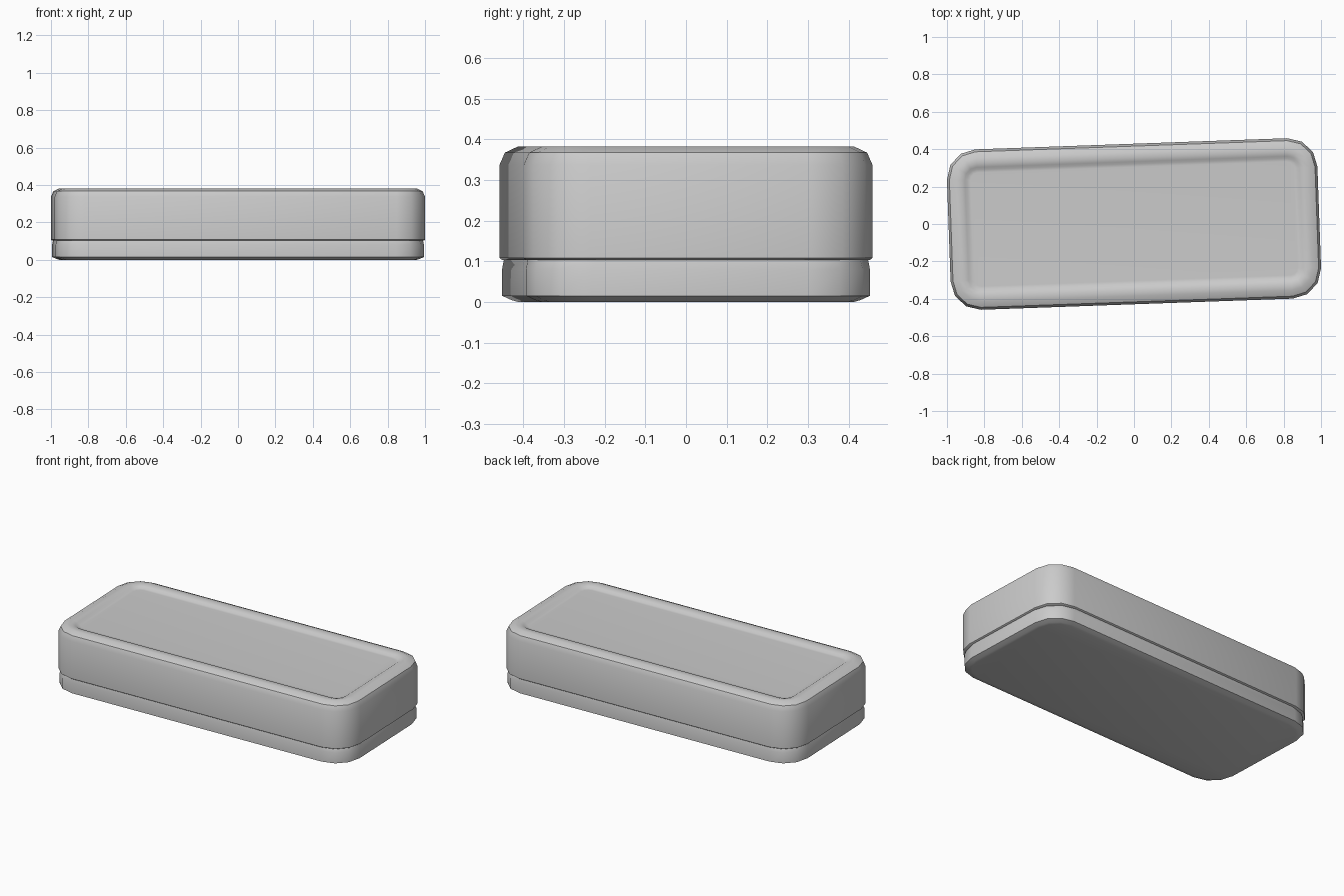
import bpy, bmesh, math

if "Cube" in bpy.data.objects:
    bpy.data.objects.remove(bpy.data.objects["Cube"])

HX, HY = 0.991, 0.429      # half sizes before the slight turn
TURN = math.radians(2.05)


def ring(inset, z, radius, seg=3):
    """Rounded rectangle outline at height z."""
    hx, hy = HX - inset, HY - inset
    pts = []
    for i, (sx, sy) in enumerate([(1, 1), (-1, 1), (-1, -1), (1, -1)]):
        for k in range(seg + 1):
            a = math.pi / 2 * (i + k / seg)
            pts.append((sx * (hx - radius) + radius * math.cos(a),
                        sy * (hy - radius) + radius * math.sin(a), z))
    return pts


def loft(name, profile):
    """Closed shell through a stack of (inset, z, corner radius) rings."""
    bm = bmesh.new()
    rows = [[bm.verts.new(p) for p in ring(*r)] for r in profile]
    for lo, hi in zip(rows, rows[1:]):
        n = len(lo)
        for i in range(n):
            j = (i + 1) % n
            bm.faces.new((lo[i], lo[j], hi[j], hi[i]))
    bm.faces.new(rows[0][::-1])
    bm.faces.new(rows[-1])
    bmesh.ops.recalc_face_normals(bm, faces=bm.faces)
    mesh = bpy.data.meshes.new(name)
    bm.to_mesh(mesh)
    bm.free()
    ob = bpy.data.objects.new(name, mesh)
    bpy.context.collection.objects.link(ob)
    ob.rotation_euler.z = TURN
    bpy.ops.object.select_all(action='DESELECT')
    ob.select_set(True)
    bpy.context.view_layer.objects.active = ob
    bpy.ops.object.shade_smooth_by_angle(angle=math.radians(40))
    return ob


# lower tray with chamfered foot and a narrow seam at the top
loft("base_tray", [
    (0.045, 0.0, 0.125), (0.030, 0.004, 0.135), (0.006, 0.015, 0.155),
    (0.006, 0.080, 0.155), (0.010, 0.103, 0.165),
])

# lid with rounded rim and shallow recessed top panel
loft("lid", [
    (0.006, 0.103, 0.155), (0.0, 0.108, 0.157), (0.0, 0.337, 0.157),
    (0.013, 0.367, 0.145), (0.045, 0.382, 0.115), (0.075, 0.382, 0.085),
    (0.096, 0.376, 0.064), (0.108, 0.368, 0.052), (0.125, 0.367, 0.040),
])
